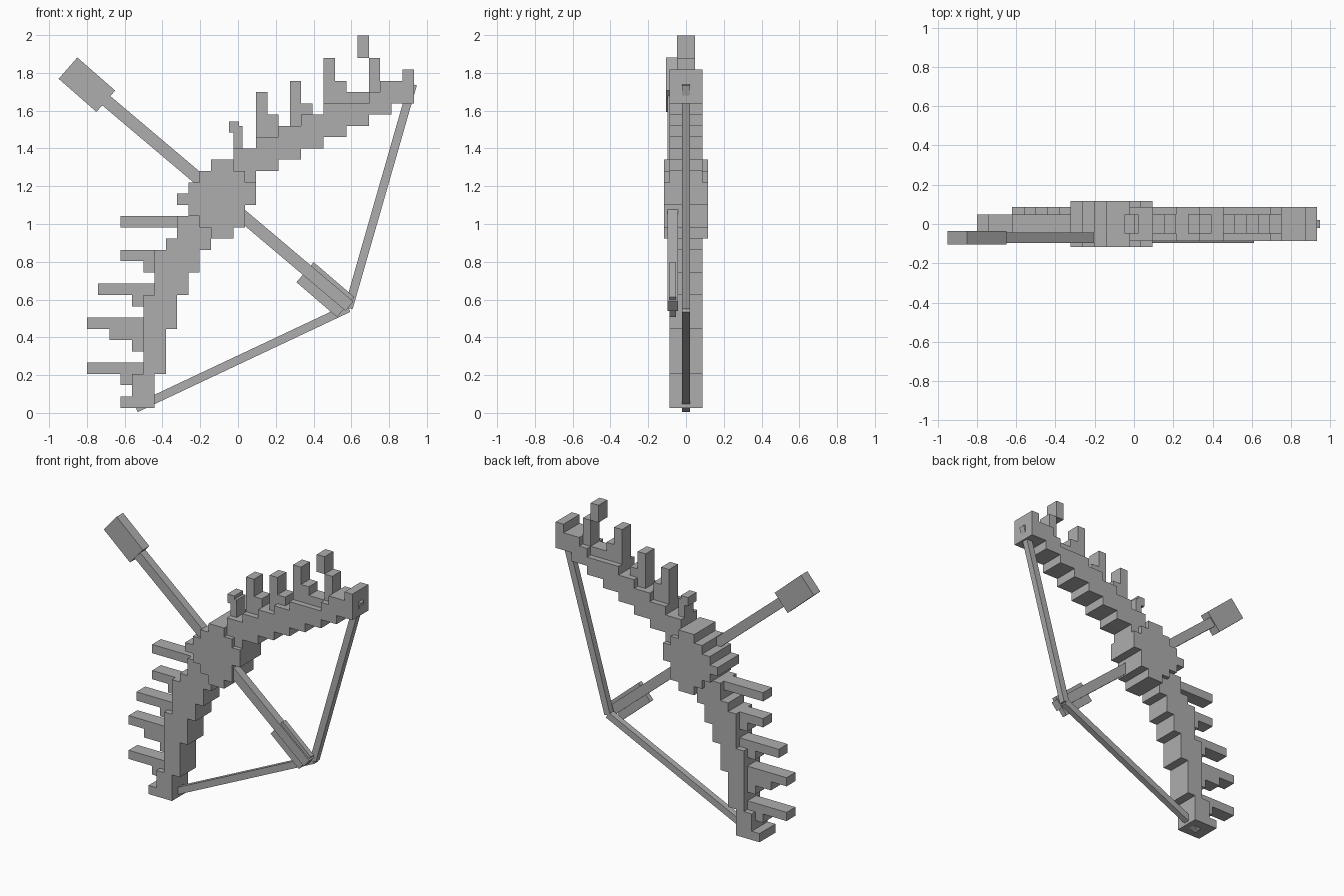
import bpy, bmesh
from mathutils import Vector, Matrix

cube = bpy.data.objects.get("Cube")
if cube:
    bpy.data.objects.remove(cube, do_unlink=True)

GREY = (0.42, 0.42, 0.42, 1)
mat = bpy.data.materials.new("plain grey")
mat.use_nodes = True
mat.diffuse_color = GREY
mat.node_tree.nodes["Principled BSDF"].inputs["Base Color"].default_value = GREY

U = 0.0597            # block size
X0, Z0 = -0.80, 0.027  # grid origin


def finish(name, bm):
    mesh = bpy.data.meshes.new(name)
    bm.to_mesh(mesh)
    bm.free()
    mesh.materials.append(mat)
    obj = bpy.data.objects.new(name, mesh)
    bpy.context.scene.collection.objects.link(obj)
    return obj


def blocks(name, half_depth, cells):
    """Boxes on the block grid: left, right, bottom, top."""
    bm = bmesh.new()
    for a, b, c, d in cells:
        centre = Vector((X0 + U * (a + b) / 2, 0, Z0 + U * (c + d) / 2))
        size = Vector(((b - a) * U, half_depth * 2, (d - c) * U))
        bmesh.ops.create_cube(bm, size=1, matrix=Matrix.LocRotScale(centre, None, size))
    return finish(name, bm)


def bar(name, start, end, width, depth, y=0):
    """Square bar between two points in the xz plane."""
    p, q = Vector((start[0], y, start[1])), Vector((end[0], y, end[1]))
    along = (q - p).normalized()
    rot = Matrix((along, (0, 1, 0), along.cross(Vector((0, 1, 0))))).transposed()
    size = Vector(((q - p).length, depth, width))
    bm = bmesh.new()
    bmesh.ops.create_cube(bm, size=1, matrix=Matrix.LocRotScale((p + q) / 2, rot, size))
    return finish(name, bm)


# Stepped limbs
blocks("lower_limb", 0.087, [
    (4, 6, 0, 3), (3, 4, 0, 1), (5, 7, 3, 7), (5, 8, 7, 10),
    (6, 9, 10, 12), (6, 10, 12, 14), (7, 11, 14, 15), (8, 11, 15, 17)])
blocks("upper_limb", 0.087, [
    (27, 29, 27, 29), (28, 29, 29, 30), (26, 27, 28, 29), (25, 27, 26, 28),
    (23, 25, 25, 27), (21, 23, 24, 27), (19, 21, 23, 26), (17, 19, 22, 25),
    (15, 17, 21, 24), (13, 15, 19, 23)])

# Rounded block grip
blocks("grip", 0.116, [
    (10, 14, 16, 21), (11, 13, 15, 16), (11, 13, 21, 22),
    (14, 15, 18, 20), (9, 10, 17, 20), (8, 9, 18, 19)])

# Prongs along the outside
blocks("lower_prongs", 0.048, [
    (0, 5, 3, 4), (3, 4, 2, 3), (0, 5, 7, 8), (2, 5, 6, 7), (4, 5, 5, 6),
    (1, 6, 10, 11), (4, 5, 9, 10), (3, 7, 13, 14), (5, 6, 12, 13), (3, 9, 16, 17)])
blocks("upper_prongs", 0.048, [
    (24, 25, 31, 33), (25, 26, 28, 31), (24, 25, 27, 28), (23, 24, 27, 28),
    (21, 22, 27, 31), (22, 23, 27, 29), (18, 19, 25, 29), (19, 20, 26, 27),
    (15, 16, 24, 28), (16, 17, 24, 26), (13, 13.8, 23, 25), (12.6, 13.5, 24.4, 25.4)])

# Drawn string
nock = (0.585, 0.555)
bar("upper_string", (0.925, 1.74), nock, 0.045, 0.042)
bar("lower_string", (-0.54, 0.025), nock, 0.045, 0.042)

# Arrow
bar("arrow_shaft", (-0.70, 1.655), (0.59, 0.565), 0.065, 0.055, -0.07)
bar("arrow_head", (-0.90, 1.825), (-0.70, 1.65), 0.15, 0.07, -0.07)
bar("arrow_fletching", (0.355, 0.745), (0.57, 0.56), 0.14, 0.035, -0.07)
